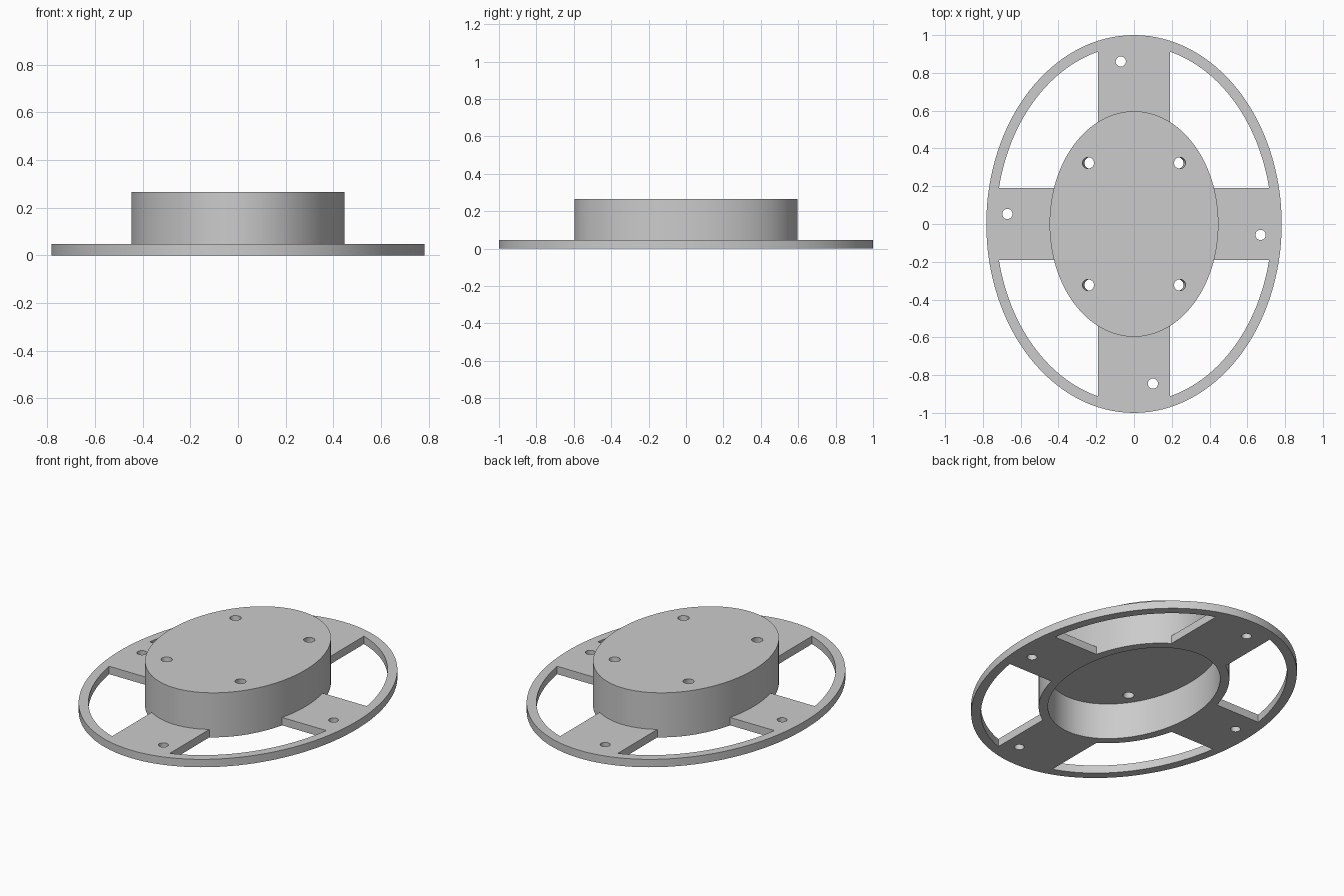
import bpy
import bmesh
from math import cos, sin, pi, asin, radians
from mathutils import Matrix

cube = bpy.data.objects.get("Cube")
if cube:
    bpy.data.objects.remove(cube, do_unlink=True)

PLATE_TOP, HUB_TOP, CAVITY_TOP = 0.047, 0.265, 0.215
ARM = 0.19                    # half width of the cross arms
RING_A, RING_B = 0.73, 0.945  # inner edge of the outer ring

grey = bpy.data.materials.new("light_grey")
grey.use_nodes = True
grey.diffuse_color = (0.6, 0.6, 0.6, 1)
grey.node_tree.nodes["Principled BSDF"].inputs["Base Color"].default_value = (0.6, 0.6, 0.6, 1)


def arc(a, b, start, end, count):
    step = (end - start) / count
    return [(a * cos(start + i * step), b * sin(start + i * step)) for i in range(count + 1)]


def ellipse(a, b, count=128):
    return arc(a, b, 0, 2 * pi, count)[:-1]


def prism(name, outline, bottom, top, matrix=Matrix()):
    """Extrude a flat outline upwards into a closed solid."""
    bm = bmesh.new()
    face = bm.faces.new([bm.verts.new((x, y, bottom)) for x, y in outline])
    result = bmesh.ops.extrude_face_region(bm, geom=[face])
    verts = [v for v in result["geom"] if isinstance(v, bmesh.types.BMVert)]
    bmesh.ops.translate(bm, verts=verts, vec=(0, 0, top - bottom))
    bmesh.ops.transform(bm, matrix=matrix, verts=bm.verts)
    bmesh.ops.recalc_face_normals(bm, faces=bm.faces)
    mesh = bpy.data.meshes.new(name)
    bm.to_mesh(mesh)
    bm.free()
    mesh.materials.append(grey)
    obj = bpy.data.objects.new(name, mesh)
    bpy.context.collection.objects.link(obj)
    return obj


def combine(target, tool, operation):
    """Apply a boolean and remove the tool."""
    tool.hide_render = True
    mod = target.modifiers.new("boolean", "BOOLEAN")
    mod.operation = operation
    mod.solver = "EXACT"
    mod.object = tool
    bpy.context.view_layer.objects.active = target
    bpy.ops.object.modifier_apply(modifier=mod.name)
    bpy.data.objects.remove(tool, do_unlink=True)


# Oval base plate
housing = prism("flanged_housing", ellipse(0.782, 1.0), 0, PLATE_TOP)

# Four openings that leave the outer ring and the cross arms
quarter = [(ARM, ARM)] + arc(RING_A, RING_B, asin(ARM / RING_B), pi / 2 - asin(ARM / RING_A), 32)
for sx in (-1, 1):
    for sy in (-1, 1):
        opening = [(sx * x, sy * y) for x, y in quarter]
        combine(housing, prism("opening", opening, -0.1, 0.1), "DIFFERENCE")

# Raised hub, hollow from below
combine(housing, prism("hub", ellipse(0.447, 0.597), 0, HUB_TOP), "UNION")
combine(housing, prism("cavity", ellipse(0.397, 0.547), -0.1, CAVITY_TOP), "DIFFERENCE")

# Straight mounting holes near the ends of the arms
for x, y in ((-0.07, 0.86), (0.1, -0.845), (-0.67, 0.053), (0.67, -0.058)):
    place = Matrix.Translation((x, y, 0))
    combine(housing, prism("arm_hole", ellipse(0.027, 0.027, 32), -0.1, 0.1, place), "DIFFERENCE")

# Holes in the hub top, leaning inwards
for sx in (-1, 1):
    for sy in (-1, 1):
        place = Matrix.Translation((sx * 0.243, sy * 0.323, HUB_TOP)) @ Matrix.Rotation(sx * radians(13), 4, "Y")
        combine(housing, prism("hub_hole", ellipse(0.03, 0.03, 32), -0.1, 0.1, place), "DIFFERENCE")

# Smooth curved walls, keep the rims sharp
bpy.ops.object.select_all(action="DESELECT")
housing.select_set(True)
bpy.context.view_layer.objects.active = housing
bpy.ops.object.shade_smooth_by_angle(angle=radians(30))
